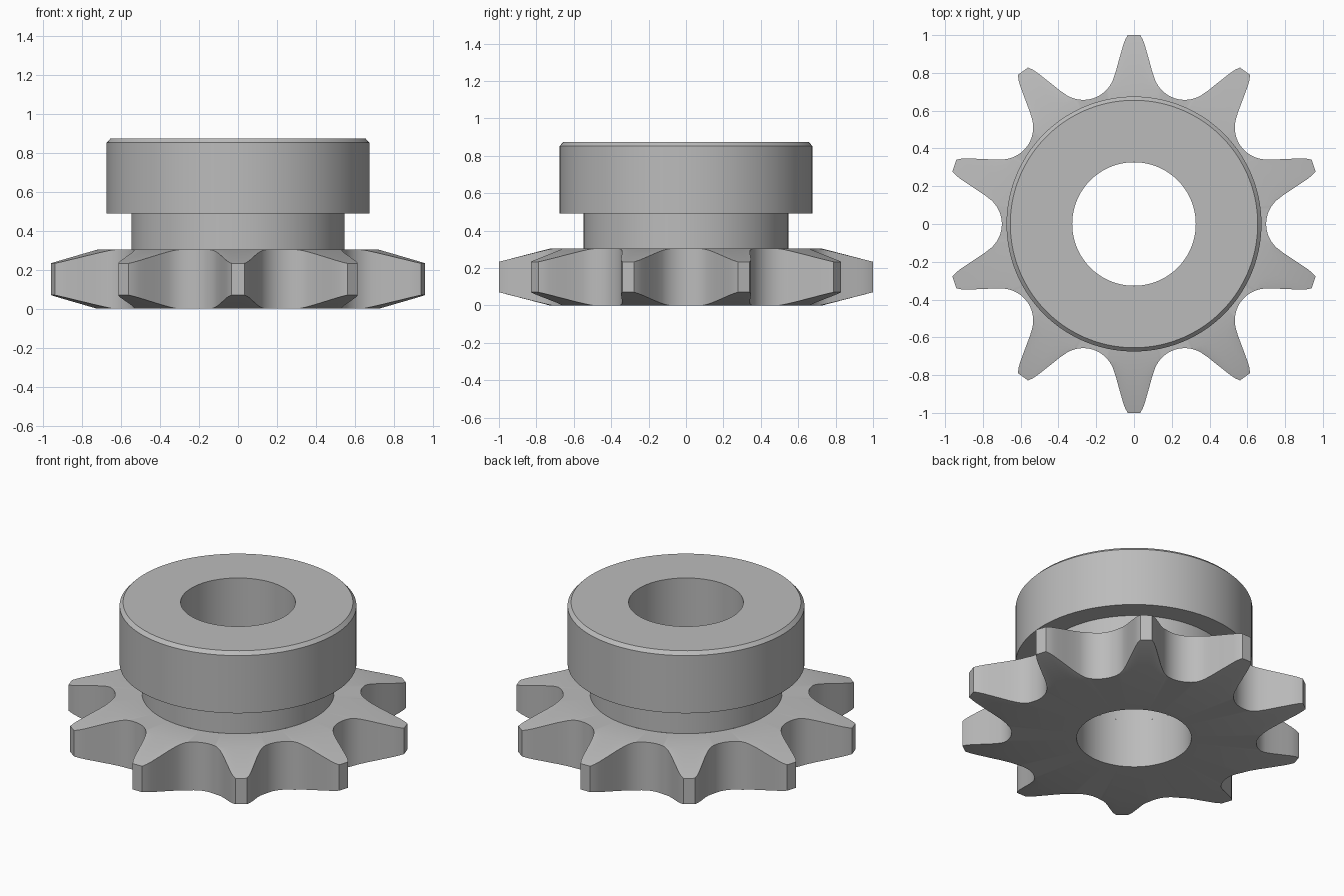
import bpy
import bmesh
from math import sin, cos, pi, radians, hypot, atan2

cube = bpy.data.objects.get("Cube")
if cube:
    bpy.data.objects.remove(cube, do_unlink=True)

TEETH = 10
PITCH = 2 * pi / TEETH
BORE, NECK, RIM = 0.327, 0.548, 0.675
PLATE, TOP = 0.303, 0.874        # heights of the toothed plate and the hub
BEVEL_START, BEVEL_DROP = 0.73, 0.07

steel = bpy.data.materials.new("steel grey")
steel.use_nodes = True
grey = (0.5, 0.5, 0.5, 1)
steel.diffuse_color = grey
steel.node_tree.nodes["Principled BSDF"].inputs["Base Color"].default_value = grey


def sweep(name, columns):
    """Join (angle, [(radius, z), ...]) columns into a closed ring of quads."""
    bm = bmesh.new()
    rings = [[bm.verts.new((r * cos(a), r * sin(a), z)) for r, z in profile]
             for a, profile in columns]
    for i, ring in enumerate(rings):
        after = rings[(i + 1) % len(rings)]
        for k in range(len(ring) - 1):
            bm.faces.new((ring[k], after[k], after[k + 1], ring[k + 1]))
    bmesh.ops.remove_doubles(bm, verts=bm.verts, dist=1e-5)
    bmesh.ops.recalc_face_normals(bm, faces=bm.faces)
    mesh = bpy.data.meshes.new(name)
    bm.to_mesh(mesh)
    bm.free()
    mesh.materials.append(steel)
    obj = bpy.data.objects.new(name, mesh)
    bpy.context.collection.objects.link(obj)
    bpy.ops.object.select_all(action="DESELECT")
    obj.select_set(True)
    bpy.context.view_layer.objects.active = obj
    bpy.ops.object.shade_smooth_by_angle(angle=radians(25))
    return obj


def half_tooth():
    """Polar points (angle from tooth axis, radius) from tip to valley floor."""
    flank = [(0.033, 1.0), (0.047, 0.975), (0.058, 0.945), (0.068, 0.91),
             (0.082, 0.86), (0.097, 0.805)]
    # round roller seat between neighbouring teeth
    seat_x, seat_y, seat_r = 0.269, 0.827, 0.17
    for i in range(10):
        t = radians(203 + (252 - 203) * i / 9)
        flank.append((seat_x + seat_r * cos(t), seat_y + seat_r * sin(t)))
    return [(atan2(x, y), hypot(x, y)) for x, y in flank]


def plate_profile(r):
    """Section of the plate, thinned by a cone towards the tooth tips."""
    mid = min(r, BEVEL_START)
    drop = BEVEL_DROP * max(0, r - BEVEL_START) / (1 - BEVEL_START)
    return [(BORE, PLATE), (BORE, 0), (mid, 0), (r, drop),
            (r, PLATE - drop), (mid, PLATE), (NECK, PLATE)]


# Toothed plate
half = half_tooth()
tooth = [(-a, r) for a, r in reversed(half[:-1])] + half
sweep("toothed_plate", [(pi / 2 + n * PITCH + a, plate_profile(r))
                        for n in range(TEETH) for a, r in tooth])

# Hub with undercut neck, chamfered rim and bore
hub = [(NECK, PLATE), (NECK, 0.49), (RIM, 0.49), (RIM, 0.853),
       (0.655, TOP), (BORE, TOP), (BORE, PLATE)]
SIDES = 120
sweep("hub", [(2 * pi * i / SIDES, hub) for i in range(SIDES)])
